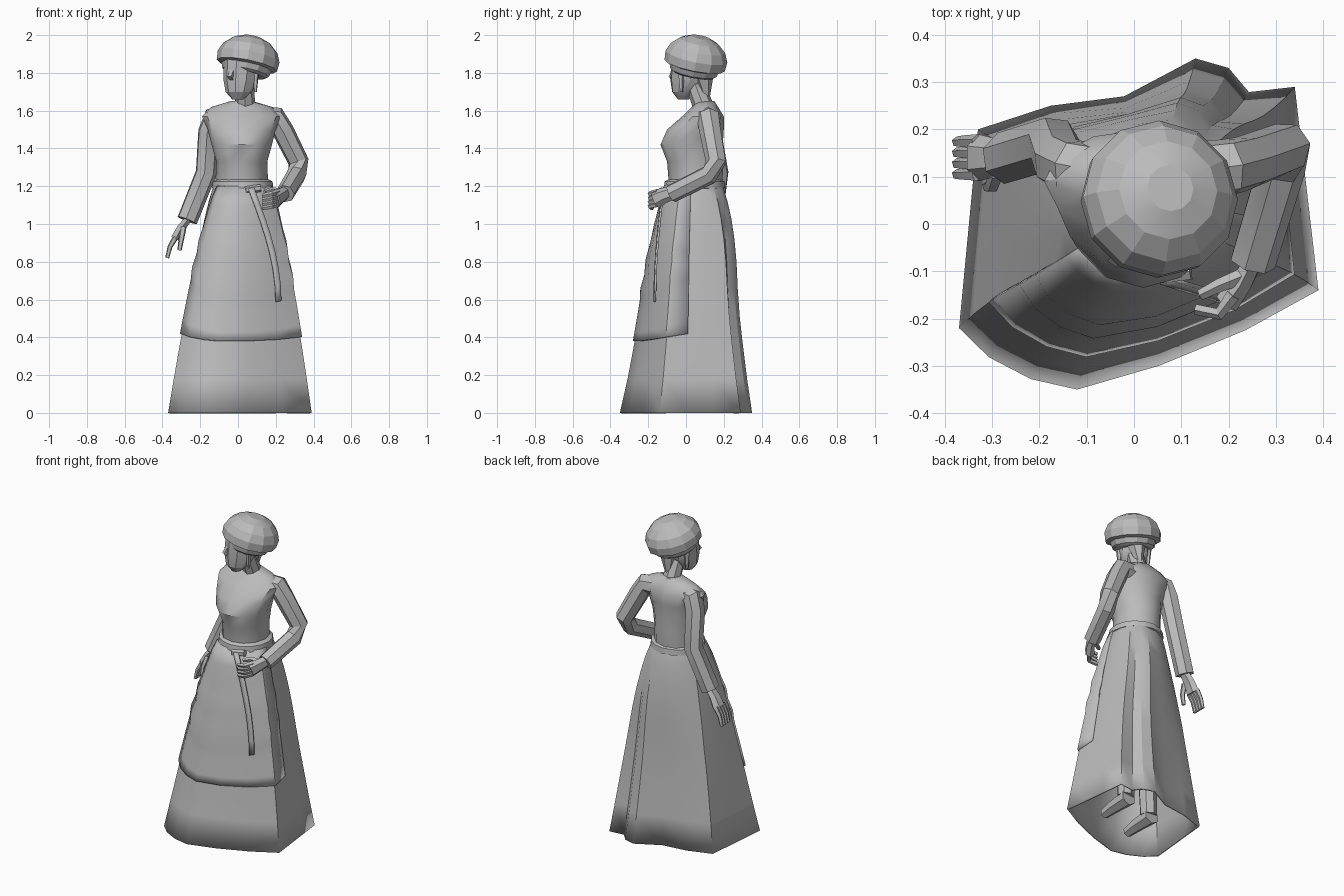
import bpy, bmesh
from math import sin, cos, pi, radians
from mathutils import Vector, Matrix

default_cube = bpy.data.objects.get("Cube")
if default_cube:
    bpy.data.objects.remove(default_cube)

grey = bpy.data.materials.new("plain_grey")
grey.use_nodes = True
grey.diffuse_color = (.5, .5, .5, 1)
grey.node_tree.nodes["Principled BSDF"].inputs["Base Color"].default_value = grey.diffuse_color


def loft(name, rings, closed=True, capped=True, thickness=0, smooth=28):
    """Skin equal-length rings of points into one object."""
    bm = bmesh.new()
    rows = [[bm.verts.new(point) for point in ring] for ring in rings]
    count = len(rows[0])
    for lower, upper in zip(rows, rows[1:]):
        for i in range(count if closed else count - 1):
            j = (i + 1) % count
            bm.faces.new((lower[i], lower[j], upper[j], upper[i]))
    if capped:
        bm.faces.new(rows[0])
        bm.faces.new(rows[-1])
    bmesh.ops.recalc_face_normals(bm, faces=bm.faces)
    mesh = bpy.data.meshes.new(name)
    bm.to_mesh(mesh)
    bm.free()
    mesh.materials.append(grey)
    part = bpy.data.objects.new(name, mesh)
    bpy.context.collection.objects.link(part)
    if thickness:
        part.modifiers.new("thickness", 'SOLIDIFY').thickness = thickness
    bpy.ops.object.select_all(action='DESELECT')
    part.select_set(True)
    bpy.context.view_layer.objects.active = part
    bpy.ops.object.shade_smooth_by_angle(angle=radians(smooth))


def oval(x, y, z, width, depth, sides=12):
    angles = [2 * pi * i / sides for i in range(sides)]
    return [Vector((x + width * cos(a), y + depth * sin(a), z)) for a in angles]


def tube(name, path, start, end, sides=7, flat=1):
    """Tapering limb along a path, its section carried round the bends."""
    points = [Vector(p) for p in path]
    last = len(points) - 1
    first_step = (points[1] - points[0]).normalized()
    across = Vector((0, 0, 1)) if abs(first_step.z) < .7 else Vector((0, 1, 0))
    rings = []
    for k, point in enumerate(points):
        along = (points[min(k + 1, last)] - points[max(k - 1, 0)]).normalized()
        across = (across - along * along.dot(across)).normalized()
        other = along.cross(across) * flat
        radius = start + (end - start) * k / last
        rings.append([point + across * p.x * radius + other * p.y * radius
                      for p in oval(0, 0, 0, 1, 1, sides)])
    loft(name, rings)


# Hem: six corners, each edge cut in three, bowed in front and pleated behind
waist = Vector((.025, .045))
corners = [Vector(c) for c in ((.34, .29), (.13, .35), (-.33, .2),
                               (-.37, -.22), (-.12, -.35), (.39, -.14))]
hem = []
for corner, following in zip(corners, corners[1:] + corners[:1]):
    for third in range(3):
        point = corner.lerp(following, third / 3)
        if third and point.y < -.2:
            point *= 1.07
        elif third == 1 and point.y > .1:
            point *= .9
        hem.append(point)


def skirt_point(i, z, grow=1):
    """Point on the flare between the round waist and the hem."""
    outward = hem[i % len(hem)] - waist
    narrow = outward.normalized() * .14
    flare = max(0, 1 - z / 1.23) ** .72
    fullness = flare - .6 * flare ** 3 * (1 - flare)
    x = narrow.x + (outward.x - narrow.x) * flare
    y = narrow.y + (outward.y - narrow.y) * fullness
    if y > .1:
        y *= 1 + .1 * max(0, sin(pi * 1.6 * flare))
    return Vector((waist.x + x * grow, waist.y + y * grow, z))


levels = [1.23 * (1 - (k / 10) ** 1.5) for k in range(11)]
loft("skirt", [[skirt_point(i, z) for i in range(len(hem))] for z in levels],
     capped=False, thickness=.012)

# Apron round the front, with two sagging folds
apron = []
for row in range(12):
    drop = row / 11
    grow = 1.06 if row in (4, 6) else 1.03
    sag = .1 * sin(pi * drop) + .04 * drop
    apron.append([skirt_point(i, 1.2 - .78 * drop - sag * sin(pi * (i - 9) / 7), grow)
                  for i in range(9, 17)])
loft("apron", apron, closed=False, capped=False, thickness=.012)

# Belt, knot and hanging ribbon
loft("belt", [oval(*waist, 1.21 + .025 * side, .14 + bulge, .14 + bulge, 16)
              for side, bulge in ((-1, .01), (-.8, .022), (.6, .018), (1, 0))])
tube("belt_knot", [(.04, -.11, 1.18), (.12, -.1, 1.19)], .02, .02, 6)
ribbon = []
for step in range(8):
    drop = step / 7
    swing = sin(pi / 2 * drop)
    middle = Vector((.07 + .145 * swing, -.125 - .045 * swing, 1.19 - .6 * drop))
    half_width = Vector((.015, .003, .004))
    ribbon.append([middle - half_width, middle + half_width])
loft("ribbon", ribbon, closed=False, capped=False, thickness=.009)

# Bodice, from waist over the bust to the shoulders
loft("bodice", [oval(.02, y, z, width, depth) for z, y, width, depth in (
    (1.2, .05, .14, .14), (1.33, .05, .135, .15), (1.42, .03, .16, .165),
    (1.5, .05, .18, .15), (1.57, .09, .21, .11), (1.62, .1, .16, .07),
    (1.65, .1, .06, .05))], smooth=40)

# Neck, and a head turned to its right
tube("neck", [(.04, .1, 1.6), (.03, .04, 1.76)], .055, .05, 8)
turn = Matrix.Translation((.02, .02, 0)) @ Matrix.Rotation(radians(-32), 4, 'Z')
loft("head", [[turn @ p for p in oval(0, y, z, width, depth, 10)]
              for z, y, width, depth in ((1.66, -.04, .03, .03), (1.7, -.03, .07, .07),
                                         (1.77, -.01, .09, .1), (1.88, 0, .09, .1))])
loft("nose", [[turn @ Vector(p) for p in ((side, -.1, 1.82), (side, -.125, 1.78),
                                         (side, -.1, 1.76))] for side in (-.012, .012)])
for name, side in (("left_hair_lock", 1), ("right_hair_lock", -1)):
    tube(name, [turn @ Vector((side * .085, 0, z)) for z in (1.82, 1.76, 1.7)], .022, .008, 5)
tube("nape_hair", [(.06, .09, 1.8), (.05, .11, 1.66)], .06, .015, 6)

# Soft cap: a band under a puffed crown, tilted back and to its left
tilt = Vector((0, 0, 1)).rotation_difference(Vector((.2, .2, 1))).to_matrix().to_4x4()
tilt.translation = (.053, .052, 1.87)
profile = [(-.08, .11), (-.07, .125), (-.04, .135)]
for step in range(5):
    rise = -.25 + .38 * step
    profile.append((.13 * sin(rise), .168 * cos(rise)))
loft("cap", [[tilt @ p for p in oval(0, 0, z, radius, radius, 12)] for z, radius in profile],
     smooth=20)

# Left arm: bent, the hand resting by the belt
tube("left_sleeve", [(.12, .11, 1.56), (.2, .12, 1.56), (.24, .13, 1.49), (.32, .16, 1.33),
                     (.31, .12, 1.26), (.25, -.08, 1.16)], .065, .05)
tube("left_hand", [(.26, -.06, 1.17), (.23, -.12, 1.15), (.2, -.16, 1.13)], .035, .05, 6, .6)
for finger in range(4):
    knuckle = Vector((.21, -.15, 1.17 - .022 * finger))
    joint = knuckle + Vector((-.03, -.04, -.01))
    tube("left_finger", [knuckle, joint, joint + Vector((-.05, .01, -.01))], .016, .012, 5)
tube("left_thumb", [(.23, -.11, 1.17), (.18, -.13, 1.18), (.14, -.15, 1.17)], .018, .012, 5)

# Right arm: hanging, the fingers pointing down
tube("right_sleeve", [(-.07, .11, 1.56), (-.13, .12, 1.56), (-.155, .13, 1.49),
                      (-.17, .17, 1.27), (-.27, .14, 1.02)], .062, .056)
tube("right_hand", [(-.26, .14, 1.03), (-.3, .14, .98), (-.33, .14, .92)], .035, .05, 6, .6)
for finger in range(4):
    knuckle = Vector((-.33, .105 + .023 * finger, .93))
    joint = knuckle + Vector((-.03, 0, -.05))
    tube("right_finger", [knuckle, joint, joint + Vector((-.015, 0, -.06))], .016, .011, 5)
tube("right_thumb", [(-.29, .11, .98), (-.3, .08, .92), (-.31, .08, .86)], .018, .012, 5)

# Legs and shoes under the skirt
for side, x, y in (("left", .14, .04), ("right", -.1, -.04)):
    tube(side + "_leg", [(x / 2, .04, .8), (x, y + .05, .07)], .07, .05)
    tube(side + "_shoe", [(x, y + .08, .055), (x, y - .06, .05), (x, y - .14, .04)], .05, .03, 6)
